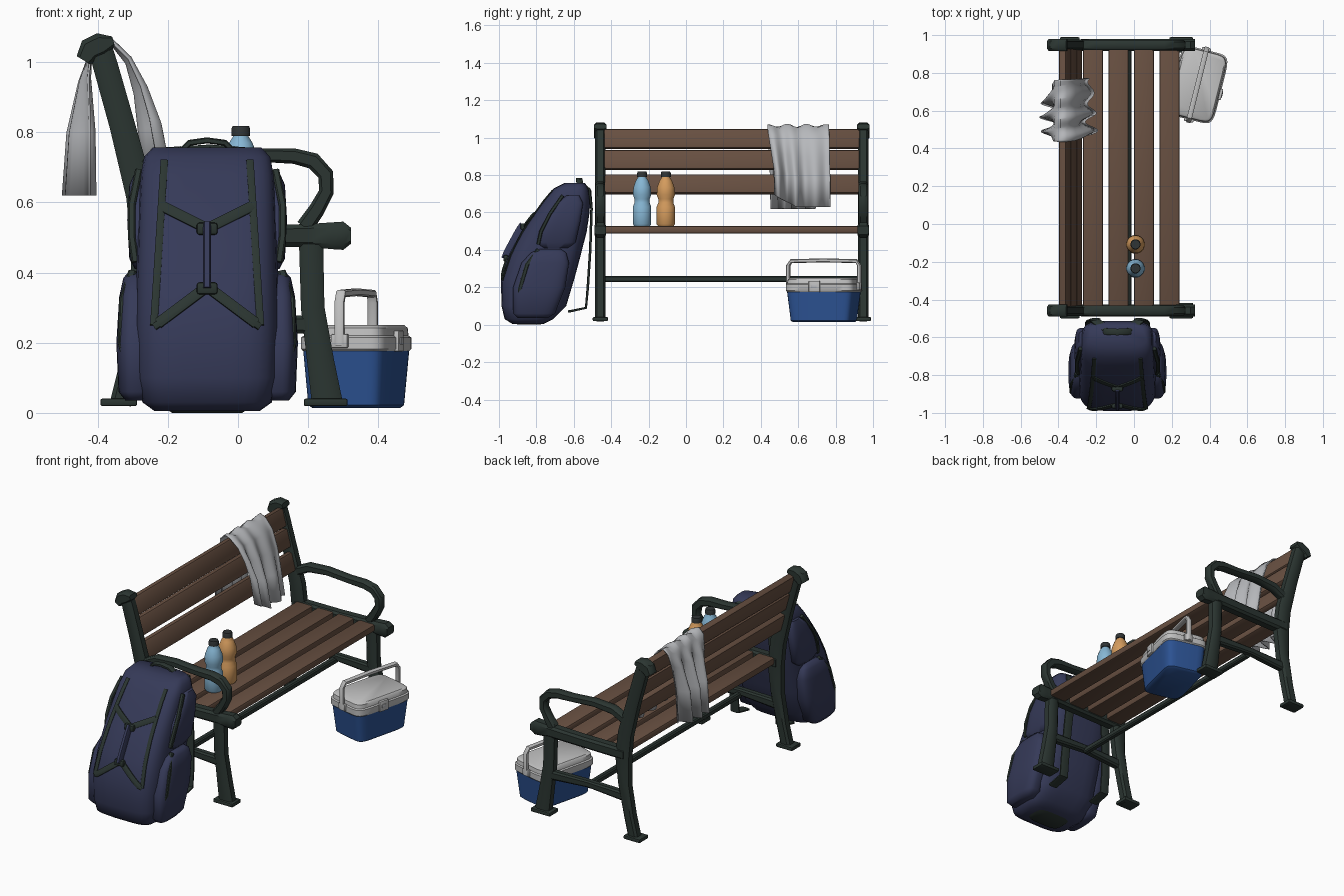
import bpy, bmesh, math
from mathutils import Vector, Matrix

cube = bpy.data.objects.get("Cube")
if cube:
    bpy.data.objects.remove(cube, do_unlink=True)


def material(name, r, g, b):
    m = bpy.data.materials.new(name)
    m.use_nodes = True
    m.diffuse_color = (r, g, b, 1)
    m.node_tree.nodes["Principled BSDF"].inputs["Base Color"].default_value = (r, g, b, 1)
    return m


IRON = material("dark green iron", .024, .036, .031)
WOOD = material("brown wood", .135, .078, .052)
NAVY = material("navy fabric", .036, .042, .098)
BLUE = material("cooler blue", .025, .085, .29)
WHITE = material("off white plastic", .52, .52, .52)
CLOTH = material("grey cloth", .47, .48, .5)
WATER = material("light blue bottle", .24, .47, .66)
JUICE = material("orange bottle", .66, .33, .11)
CAP = material("dark cap", .03, .035, .036)


def finish(name, bm, mat, angle=40):
    bmesh.ops.recalc_face_normals(bm, faces=bm.faces)
    me = bpy.data.meshes.new(name)
    bm.to_mesh(me)
    bm.free()
    me.materials.append(mat)
    ob = bpy.data.objects.new(name, me)
    bpy.context.collection.objects.link(ob)
    bpy.ops.object.select_all(action="DESELECT")
    ob.select_set(True)
    bpy.context.view_layer.objects.active = ob
    bpy.ops.object.shade_smooth_by_angle(angle=math.radians(angle))
    return ob


def loft(name, rings, mat, angle=40):
    bm = bmesh.new()
    loops = [[bm.verts.new(p) for p in ring] for ring in rings]
    n = len(loops[0])
    for a, b in zip(loops, loops[1:]):
        for i in range(n):
            bm.faces.new((a[i], a[(i + 1) % n], b[(i + 1) % n], b[i]))
    bm.faces.new(loops[0])
    bm.faces.new(loops[-1])
    return finish(name, bm, mat, angle)


def squircle(n, p):
    """Unit rounded square (p small) to circle (p = 1)."""
    power = lambda v: math.copysign(abs(v) ** p, v)
    turns = [2 * math.pi * (i + .5) / n for i in range(n)]
    return [(power(math.cos(t)), power(math.sin(t))) for t in turns]


def sweep(name, path, half, depth, mat, side=(0, 1, 0), n=8, p=.55):
    """Rounded bar along a path; depth lies along side, half is one size or one per point."""
    pts = [Vector(q) for q in path]
    side, rings = Vector(side), []
    for i, c in enumerate(pts):
        tangent = pts[min(i + 1, len(pts) - 1)] - pts[max(i - 1, 0)]
        s = (side - tangent * side.dot(tangent) / tangent.length_squared).normalized()
        across = tangent.cross(s).normalized()
        h = half[i] if isinstance(half, list) else half
        rings.append([c + across * u * h + s * v * depth for u, v in squircle(n, p)])
    return loft(name, rings, mat)


def box(name, centre, size, mat, bevel=.01, rot=None):
    bm = bmesh.new()
    bmesh.ops.create_cube(bm, size=1)
    bmesh.ops.scale(bm, vec=size, verts=bm.verts)
    bmesh.ops.bevel(bm, geom=bm.edges[:], offset=bevel, segments=2, affect="EDGES", profile=.5)
    if rot:
        bmesh.ops.rotate(bm, matrix=rot, verts=bm.verts)
    bmesh.ops.translate(bm, vec=centre, verts=bm.verts)
    return finish(name, bm, mat)


# Bench end frames
for label, y in (("right", -.458), ("left", .948)):
    def bar(part, path, half, depth=.029):
        sweep(label + "_" + part, [(x, y, z) for x, z in path], half, depth, IRON)

    bar("back_post", [(-.335, .025), (-.305, .15), (-.272, .32), (-.262, .48), (-.278, .62),
                      (-.33, .82), (-.378, .99), (-.39, 1.03)],
        [.032, .031, .035, .045, .043, .038, .037, .036])
    bar("back_scroll", [(-.44, 1.005), (-.422, 1.035), (-.39, 1.05), (-.355, 1.06)],
        [.024, .036, .036, .014], .034)
    bar("front_leg", [(.255, .025), (.235, .15), (.213, .3), (.208, .5)],
        [.046, .04, .035, .036])
    bar("seat_rail", [(-.28, .5), (0, .502), (.2, .506), (.27, .505), (.3, .505), (.322, .505)],
        [.033, .032, .034, .04, .042, .024], .033)
    bar("armrest", [(-.27, .7), (-.2, .735), (-.08, .745), (.06, .735), (.16, .732), (.215, .718),
                    (.25, .68), (.252, .63), (.225, .58), (.19, .53)],
        [.025, .024, .021, .02, .023, .025, .024, .022, .024, .026], .027)
    bar("stretcher", [(-.285, .25), (-.04, .262), (.22, .25)], [.028, .02, .028], .022)
    box(label + "_rear_foot", (-.34, y, .03), (.105, .082, .022), IRON, .006)
    box(label + "_front_foot", (.25, y, .03), (.125, .082, .022), IRON, .006)
sweep("long_brace", [(-.03, -.45, .245), (-.03, .94, .245)], .017, .017, IRON, (1, 0, 0))

# Wooden slats
for i, x in enumerate((-.216, -.081, .052, .187)):
    box("seat_slat_%d" % (i + 1), (x, .245, .508), (.106, 1.37, .04), WOOD, .01)
for i, (x, z) in enumerate(((-.305, .75), (-.336, .88), (-.366, .992))):
    box("back_slat_%d" % (i + 1), (x, .245, z), (.04, 1.37, .106), WOOD, .01,
        Matrix.Rotation(math.radians(-15), 3, "Y"))


# Drink bottles
def turned(name, x, y, profile, mat):
    loft(name, [[(x + r * u, y + r * v, z) for u, v in squircle(16, 1)] for r, z in profile], mat)


for label, y, mat in (("blue", -.235, WATER), ("orange", -.108, JUICE)):
    turned(label + "_bottle", .008, y, [(.043, .528), (.05, .538), (.05, .63), (.041, .652), (.041, .672),
           (.05, .695), (.047, .735), (.034, .77), (.02, .792), (.02, .8)], mat)
    turned(label + "_bottle_cap", .008, y, [(.027, .79), (.027, .81), (.024, .818)], CAP)

# Cooler, turned a little on the ground
TURN = Matrix.Translation((.337, .737, 0)) @ Matrix.Rotation(math.radians(-14), 4, "Z")


def cooler_part(name, levels, mat):
    loft(name, [[(a * u, b * v, z) for u, v in squircle(28, .3)] for a, b, z in levels],
         mat).matrix_world = TURN


cooler_part("cooler_body", [(.102, .155, .014), (.112, .165, .022), (.124, .184, .18)], BLUE)
cooler_part("cooler_lid", [(.124, .184, .176), (.129, .19, .182), (.129, .19, .215),
            (.122, .183, .22), (.12, .18, .242), (.112, .17, .25)], WHITE)
box("cooler_latch", (.13, -.02, .205), (.016, .06, .06), WHITE, .004).matrix_world = TURN
box("cooler_latch_button", (.138, -.02, .205), (.006, .03, .02), CLOTH, .002).matrix_world = TURN
sweep("cooler_handle", [(0, -.196, .19), (0, -.196, .315), (0, -.18, .34), (0, 0, .344),
      (0, .18, .34), (0, .196, .315), (0, .196, .19)], .011, .014, WHITE, (1, 0, 0)).matrix_world = TURN
for s in (-1, 1):
    box("cooler_handle_pivot", (0, s * .193, .205), (.05, .018, .04), WHITE, .005).matrix_world = TURN

# Backpack body: height, front y, back y, half width
MID = -.088
BODY = [(.005, -.93, -.76, .15), (.03, -.97, -.71, .185), (.1, -.987, -.64, .202), (.25, -.99, -.595, .206),
        (.38, -.945, -.56, .203), (.5, -.88, -.53, .199), (.6, -.81, -.515, .195), (.68, -.75, -.512, .19),
        (.73, -.705, -.52, .18), (.757, -.65, -.54, .155)]
ROUND = .5


def pouch(name, levels, cx, mat, p=ROUND):
    loft(name, [[(cx + w * u, (f + b) / 2 + (b - f) / 2 * v, z) for u, v in squircle(28, p)]
                for z, f, b, w in levels], mat, 60)


def front_of_pack(x, z, lift=.004):
    for lo, hi in zip(BODY, BODY[1:]):
        if z <= hi[0]:
            break
    t = min(max((z - lo[0]) / (hi[0] - lo[0]), 0), 1)
    f, b, w = (lo[k] + (hi[k] - lo[k]) * t for k in (1, 2, 3))
    u = min(abs(x - MID) / w, .98)
    return Vector((x, (f + b) / 2 - (b - f) / 2 * (1 - u ** (2 / ROUND)) ** (ROUND / 2) - lift, z))


def front_strap(name, ends, half, mat=IRON, thick=.006, steps=8):
    (x0, z0), (x1, z1) = ends
    path = [front_of_pack(x0 + (x1 - x0) * i / steps, z0 + (z1 - z0) * i / steps) for i in range(steps + 1)]
    sweep(name, path, half, thick, mat, (0, -1, .4))


pouch("backpack_body", BODY, MID, NAVY)
pouch("backpack_base_bump", [(0, -.9, -.78, .1), (.02, -.92, -.75, .13)], MID, IRON)
for s, label in ((-1, "right"), (1, "left")):
    # Side pockets with trim
    pouch(label + "_lower_pocket", [(.035, -.9, -.74, .03), (.06, -.925, -.7, .05), (.2, -.925, -.645, .056),
          (.33, -.88, -.625, .048), (.385, -.83, -.64, .036), (.405, -.78, -.67, .018)], MID + s * .203, NAVY, .65)
    pouch(label + "_upper_pocket", [(.41, -.77, -.63, .02), (.44, -.8, -.59, .036), (.55, -.76, -.565, .042),
          (.65, -.69, -.55, .036), (.69, -.64, -.57, .018)], MID + s * .186, NAVY, .65)
    x = MID + s * .243
    sweep(label + "_pocket_trim", [(x - s * .02, -.90, .12), (x, -.885, .2), (x - s * .004, -.85, .32),
          (x - s * .03, -.79, .4)], .012, .012, IRON, (1, 0, 0))
    x = MID + s * .215
    sweep(label + "_upper_trim", [(x - s * .01, -.79, .43), (x, -.775, .5), (x, -.73, .59),
          (x - s * .02, -.66, .69)], .01, .011, IRON, (1, 0, 0))
    # Front lashing straps
    front_strap(label + "_long_strap", ((MID + s * .152, .25), (MID + s * .122, .72)), .011, thick=.004)
    front_strap(label + "_upper_tie", ((MID + s * .13, .59), (MID, .525)), .016)
    front_strap(label + "_lower_tie", ((MID + s * .14, .255), (MID, .36)), .016)
    front_strap(label + "_bottom_strap", ((MID + s * .15, .245), (MID + s * .045, .32)), .01)
    # Shoulder straps
    x = MID + s * .115
    sweep(label + "_shoulder_strap", [(MID + s * .06, -.55, .745), (x, -.515, .72), (x, -.505, .62),
          (x + s * .02, -.512, .4), (x + s * .03, -.525, .2), (x + s * .03, -.535, .09),
          (x + s * .03, -.63, .07)], .007, .028, IRON, (1, 0, 0))
front_strap("front_roll", ((MID, .35), (MID, .53)), .012, NAVY, .03)
for z in (.355, .525):
    box("front_knot", front_of_pack(MID, z, .01), (.06, .026, .035), IRON, .008)
sweep("backpack_handle", [(MID - .08, -.565, .74), (MID - .05, -.57, .77), (MID, -.572, .777),
      (MID + .05, -.57, .77), (MID + .08, -.565, .74)], .009, .018, IRON)

# Towel draped over the back rest
bm = bmesh.new()
FRONT, BACK = [(-.355, 1.056), (-.31, 1.0), (-.275, .9), (-.25, .78), (-.225, .63)], \
              [(-.39, 1.066), (-.422, 1.035), (-.44, .95), (-.45, .8), (-.455, .62)]
DRAPE = BACK[::-1] + FRONT
columns = 34
grid = []
for i in range(columns + 1):
    t = i / columns
    row = []
    for k, (x, z) in enumerate(DRAPE):
        hang = min(1, max(0, 1.05 - z) / .3)
        back = k < len(BACK)
        fold = math.sin(t * 6 * math.pi + (2 if back else 0)) + .4 * math.sin(t * 23)
        narrow = 1 - (.28 if back else .1) * hang
        y = .6 + (t - .5) * .33 * narrow + (-.03 if back else .02) * hang
        lift = 0 if back else .16 * max(0, .4 - t) * hang
        row.append(bm.verts.new((x + (.034 if back else .026) * fold * hang, y, z + lift
                                 + .006 * fold * (1 - hang))))
    grid.append(row)
for a, b in zip(grid, grid[1:]):
    for k in range(len(a) - 1):
        bm.faces.new((a[k], a[k + 1], b[k + 1], b[k]))
towel = finish("towel", bm, CLOTH, 60)
towel.modifiers.new("thickness", "SOLIDIFY").thickness = .006
